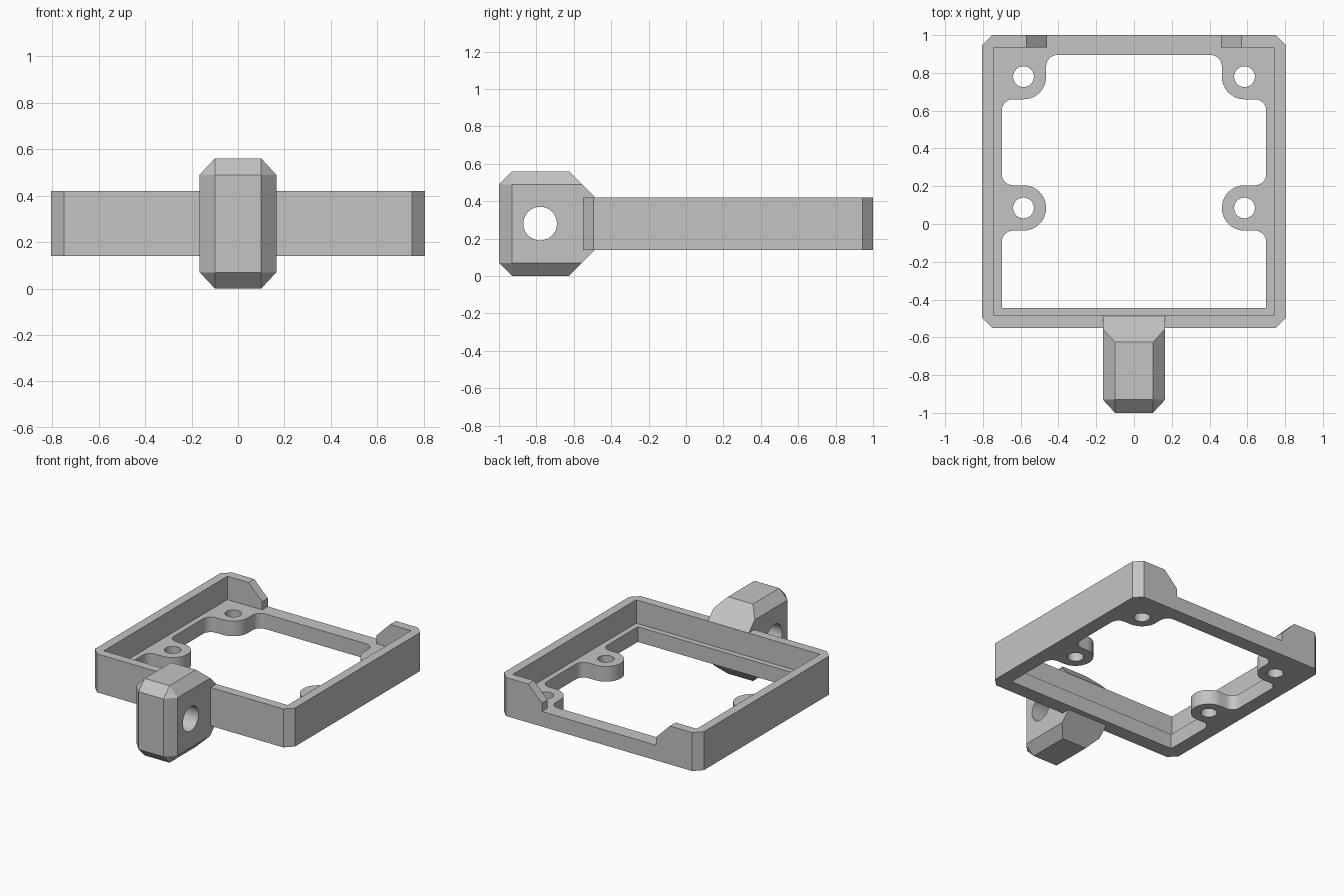
import bpy, bmesh, math
from mathutils import Vector

cube = bpy.data.objects.get("Cube")
if cube:
    bpy.data.objects.remove(cube, do_unlink=True)

GREY = (0.55, 0.55, 0.55, 1)
mat = bpy.data.materials.new("plain grey")
mat.use_nodes = True
mat.diffuse_color = GREY
mat.node_tree.nodes["Principled BSDF"].inputs["Base Color"].default_value = GREY


def make_object(name, bm):
    bmesh.ops.recalc_face_normals(bm, faces=bm.faces)
    mesh = bpy.data.meshes.new(name)
    bm.to_mesh(mesh)
    bm.free()
    mesh.materials.append(mat)
    ob = bpy.data.objects.new(name, mesh)
    bpy.context.collection.objects.link(ob)
    return ob


def prism(name, outline, low, high, axis="z"):
    """Extrude a 2D outline along an axis."""
    place = {"x": lambda a, b: (low, a, b),
             "y": lambda a, b: (a, low, b),
             "z": lambda a, b: (a, b, low)}[axis]
    bm = bmesh.new()
    face = bm.faces.new([bm.verts.new(place(*p)) for p in outline])
    new = bmesh.ops.extrude_face_region(bm, geom=[face])["geom"]
    move = Vector([high - low if axis == a else 0 for a in "xyz"])
    bmesh.ops.translate(bm, vec=move, verts=[g for g in new if isinstance(g, bmesh.types.BMVert)])
    return make_object(name, bm)


def arc(cx, cy, r, start, end, steps=8):
    angles = [math.radians(start + (end - start) * i / steps) for i in range(steps + 1)]
    return [(cx + r * math.cos(a), cy + r * math.sin(a)) for a in angles]


def circle(cx, cy, r):
    return arc(cx, cy, r, 0, 360, 32)[:-1]


def mirrored(half):
    return half + [(-x, y) for x, y in reversed(half)]


def carve(ob, cutters):
    bpy.ops.object.select_all(action="DESELECT")
    bpy.context.view_layer.objects.active = ob
    ob.select_set(True)
    for cutter in cutters:
        mod = ob.modifiers.new("cut", "BOOLEAN")
        mod.operation = "DIFFERENCE"
        mod.solver = "EXACT"
        mod.object = cutter
        bpy.ops.object.modifier_apply(modifier=mod.name)
        bpy.data.objects.remove(cutter, do_unlink=True)
    bpy.ops.object.shade_smooth_by_angle(angle=math.radians(30))


# Tray frame with clipped corners
BOTTOM, FLOOR, TOP = 0.14, 0.25, 0.42
frame = prism("tray_frame", mirrored([(0.75, -0.55), (0.805, -0.495), (0.805, 0.945), (0.75, 1)]), BOTTOM, TOP)

# Floor opening that flows around the four screw bosses
BOSS_X, BOSS_YS, BOSS_R, FILLET = 0.585, (0.085, 0.78), 0.12, 0.06
EDGE = 0.70
near, far = BOSS_YS
side = [(EDGE, -0.445)]
side += arc(EDGE - FILLET, near - BOSS_R - FILLET, FILLET, 0, 90)
side += arc(BOSS_X, near, BOSS_R, 270, 90, 20)
side += arc(EDGE - FILLET, near + BOSS_R + FILLET, FILLET, 270, 360)
side += arc(EDGE - FILLET, far - BOSS_R - FILLET, FILLET, 0, 90)
side += arc(BOSS_X, far, BOSS_R, 270, 180, 10)
side += arc(BOSS_X - BOSS_R - FILLET, 0.895 - FILLET, FILLET, 0, 90)

cutters = [
    prism("cavity", mirrored([(0.74, -0.485), (0.74, 0.935)]), FLOOR, 0.6),
    prism("back_gap", mirrored([(0.46, FLOOR), (0.46, 0.31), (0.67, 0.52)]), 0.92, 1.1, "y"),
    prism("opening", mirrored(side), 0, 0.6),
]
cutters += [prism("screw_hole", circle(s * BOSS_X, y, 0.055), 0, 0.6)
            for s in (-1, 1) for y in BOSS_YS]
carve(frame, cutters)

# Bevelled front lug, tapering into the front wall
MID = 0.28
bm = bmesh.new()
for x, y, half in [(0.1, -1, 0.21), (0.165, -0.93, 0.21), (0.1, -0.93, 0.28),
                   (0.1, -0.626, 0.28), (0.165, -0.556, 0.21), (0.165, -0.486, 0.14)]:
    for sx in (-1, 1):
        for sz in (-1, 1):
            bm.verts.new((sx * x, y, MID + sz * half))
bmesh.ops.convex_hull(bm, input=bm.verts)
bmesh.ops.dissolve_limit(bm, angle_limit=0.02, verts=bm.verts, edges=bm.edges)
lug = make_object("front_lug", bm)
carve(lug, [prism("pivot_hole", circle(-0.78, MID, 0.09), -0.5, 0.5, "x")])
